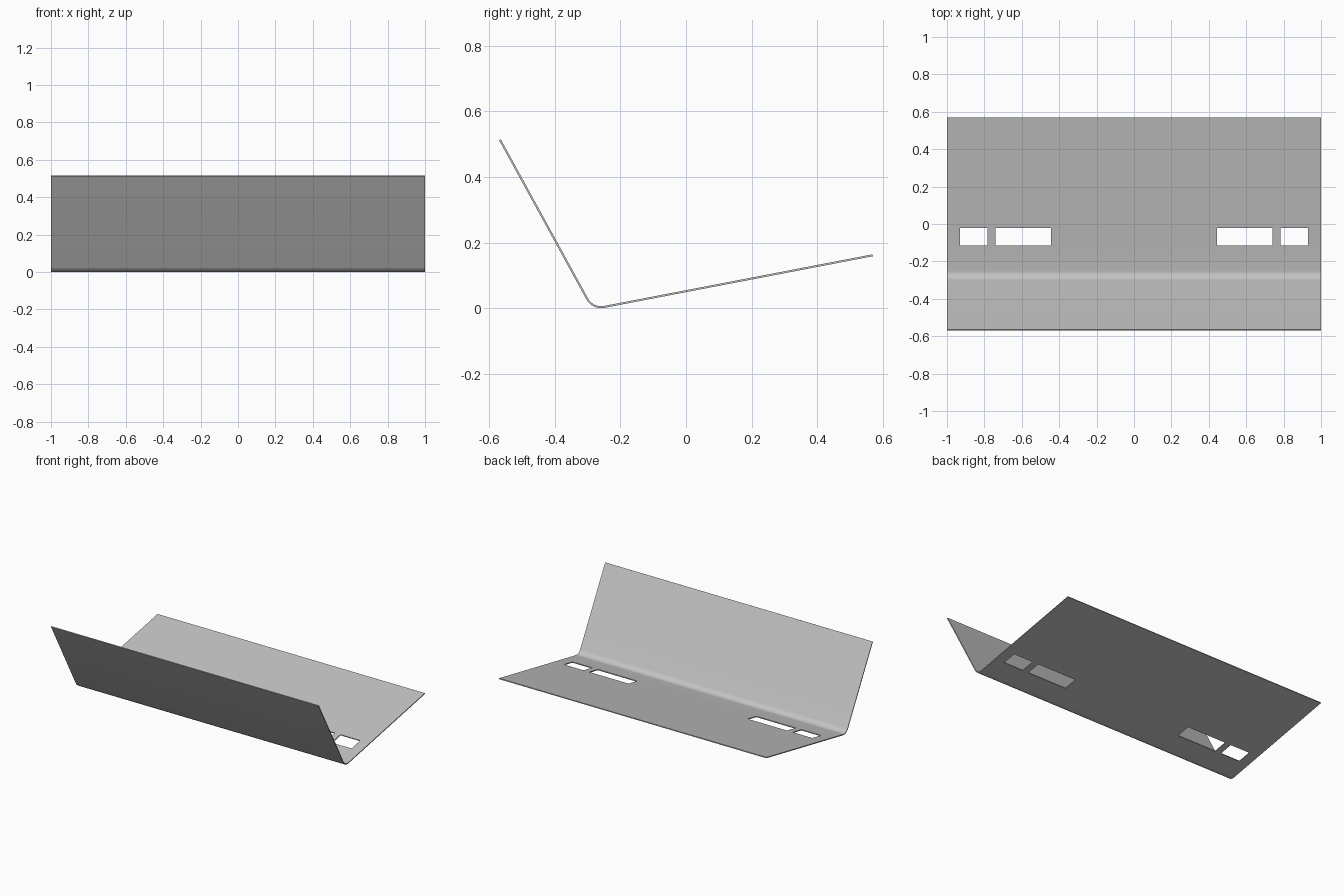
import bpy
import bmesh
from math import radians, sin, cos, tan
from mathutils import Vector

cube = bpy.data.objects.get("Cube")
if cube:
    bpy.data.objects.remove(cube, do_unlink=True)

THICKNESS = 0.006
BEND_RADIUS = 0.048
BEND_STEPS = 10

# Sheet colour
steel = bpy.data.materials.new("plain grey")
steel.use_nodes = True
grey = (0.55, 0.55, 0.55, 1)
steel.diffuse_color = grey
steel.node_tree.nodes["Principled BSDF"].inputs["Base Color"].default_value = grey

# Side profile (y, z) along the middle of the sheet: wall, rounded bend, floor
wall_top = Vector((-0.567, 0.514))
corner = Vector((-0.284, -0.002))
floor_end = Vector((0.569, 0.162))
wall_dir = (wall_top - corner).normalized()
floor_dir = (floor_end - corner).normalized()
half_angle = wall_dir.angle(floor_dir) / 2
centre = corner + (wall_dir + floor_dir).normalized() * BEND_RADIUS / sin(half_angle)
start = corner + wall_dir * BEND_RADIUS / tan(half_angle) - centre
sweep = radians(180) - 2 * half_angle

profile = [wall_top]
for i in range(BEND_STEPS + 1):
    a = sweep * i / BEND_STEPS
    profile.append(centre + Vector((start.x * cos(a) - start.y * sin(a),
                                    start.x * sin(a) + start.y * cos(a))))
slot_row = len(profile)
for y in (-0.115, -0.021):
    profile.append(corner + floor_dir * (y - corner.x) / floor_dir.x)
profile.append(floor_end)

# Rows of faces across the width, leaving the mirrored pairs of slots open
slots = [(0.445, 0.74), (0.782, 0.93)]
slots += [(-b, -a) for a, b in slots]
xs = sorted([-1, 1] + [x for slot in slots for x in slot])
bm = bmesh.new()
grid = [[bm.verts.new((x, p.x, p.y)) for p in profile] for x in xs]
for i in range(len(xs) - 1):
    for j in range(len(profile) - 1):
        if j == slot_row and (xs[i], xs[i + 1]) in slots:
            continue
        bm.faces.new((grid[i][j], grid[i][j + 1], grid[i + 1][j + 1], grid[i + 1][j]))
bmesh.ops.recalc_face_normals(bm, faces=bm.faces)
mesh = bpy.data.meshes.new("bent_sheet")
bm.to_mesh(mesh)
bm.free()
mesh.materials.append(steel)
sheet = bpy.data.objects.new("bent_sheet", mesh)
bpy.context.collection.objects.link(sheet)

# Sheet thickness and smooth bend
bpy.context.view_layer.objects.active = sheet
sheet.select_set(True)
solid = sheet.modifiers.new("thickness", "SOLIDIFY")
solid.thickness = THICKNESS
solid.offset = 0
solid.use_even_offset = True
bpy.ops.object.modifier_apply(modifier=solid.name)
bpy.ops.object.shade_smooth_by_angle(angle=radians(30))

# Rest the bend on the ground
lowest = min(v.co.z for v in mesh.vertices)
for v in mesh.vertices:
    v.co.z -= lowest
